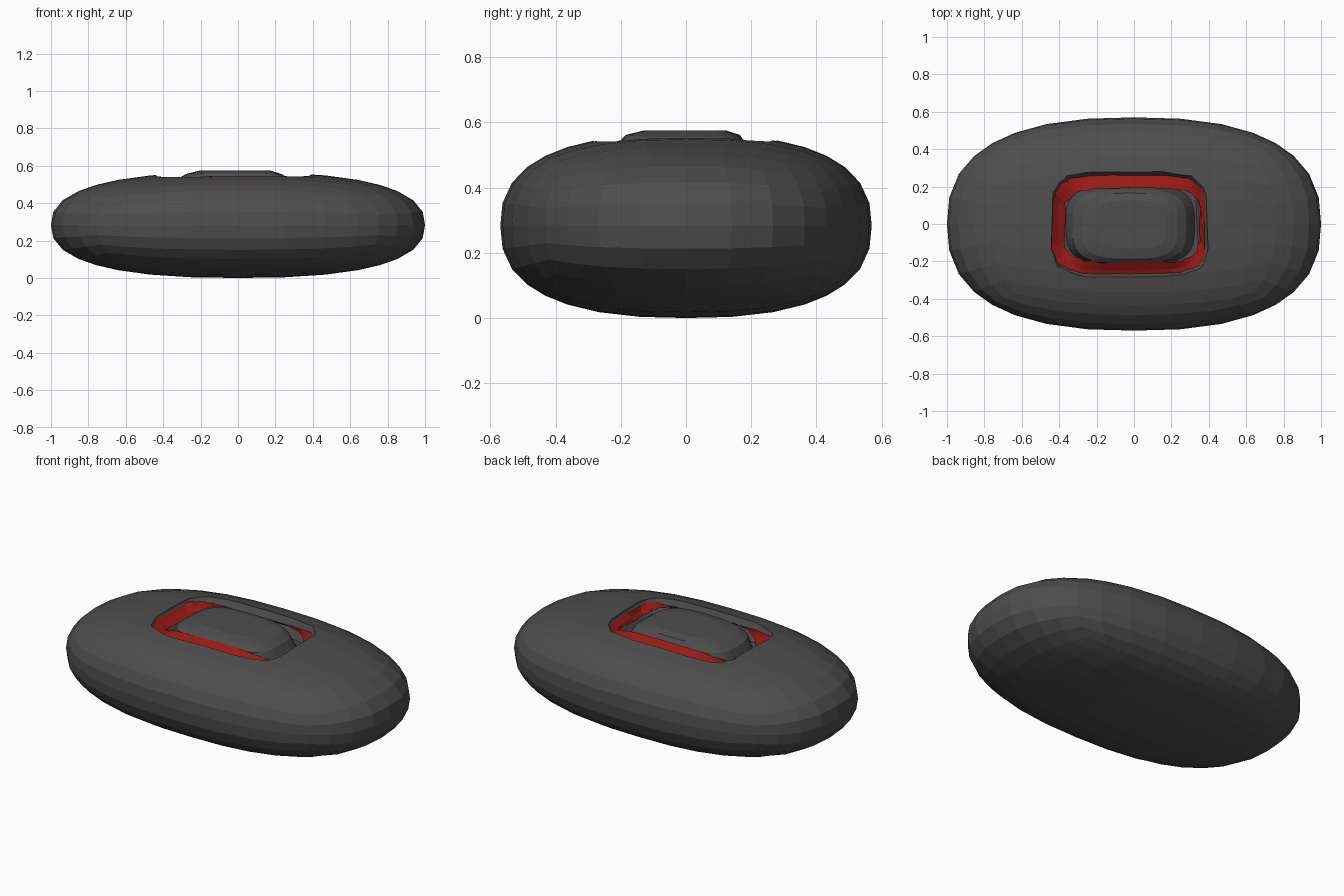
import bpy, bmesh, math, random

if "Cube" in bpy.data.objects:
    bpy.data.objects.remove(bpy.data.objects["Cube"])
random.seed(4)


def material(name, rgb):
    m = bpy.data.materials.new(name)
    m.diffuse_color = (*rgb, 1)
    m.use_nodes = True
    m.node_tree.nodes["Principled BSDF"].inputs["Base Color"].default_value = m.diffuse_color
    return m


DARK = material("dark_grey", (0.075, 0.075, 0.075))
RED = material("red", (0.32, 0.01, 0.007))


def add_object(name, bm, mat):
    bmesh.ops.recalc_face_normals(bm, faces=bm.faces)
    me = bpy.data.meshes.new(name)
    bm.to_mesh(me)
    bm.free()
    me.materials.append(mat)
    ob = bpy.data.objects.new(name, me)
    bpy.context.collection.objects.link(ob)
    return ob


def loft(name, rings, mat, caps=True, jitter=0.0, n=40, power=4.5):
    """Skin rounded-rectangle rings given as (x0, x1, y0, y1, z_side, z_end)."""
    bm = bmesh.new()
    rows = []
    for x0, x1, y0, y1, zs, ze in rings:
        row = []
        for i in range(n):
            a = 2 * math.pi * i / n
            c, s = math.cos(a), math.sin(a)
            u = math.copysign(abs(c) ** (2 / power), c)
            v = math.copysign(abs(s) ** (2 / power), s)
            k = 1 + random.uniform(-jitter, jitter)
            x = (x0 + x1) / 2 + (x1 - x0) / 2 * u * k
            y = (y0 + y1) / 2 + (y1 - y0) / 2 * v * k
            z = zs + (ze - zs) * c * c
            row.append(bm.verts.new((x, y, z)))
        rows.append(row)
    for a, b in zip(rows, rows[1:]):
        for i in range(n):
            j = (i + 1) % n
            bm.faces.new((a[i], a[j], b[j], b[i]))
    if caps:
        bm.faces.new(rows[0])
        bm.faces.new(rows[-1])
    return add_object(name, bm, mat)


# Pebble-shaped body: a gridded cube pushed out to a superellipsoid
bm = bmesh.new()
bmesh.ops.create_cube(bm, size=2)
bmesh.ops.subdivide_edges(bm, edges=bm.edges[:], cuts=7, use_grid_fill=True)
P = 2.5
for v in bm.verts:
    r = sum(abs(c) ** P for c in v.co) ** (1 / P)
    v.co = (v.co.x / r, v.co.y / r * 0.57, v.co.z / r * 0.283 + 0.283)
body = add_object("body", bm, DARK)

# Recess in the top
cutter = loft("recess_cutter", [(-0.39, 0.34, -0.24, 0.23, 0.45, 0.45),
                                (-0.44, 0.39, -0.285, 0.28, 0.54, 0.54),
                                (-0.46, 0.41, -0.30, 0.29, 0.70, 0.70)],
              DARK, jitter=0.02)
cutter.hide_render = True
cutter.hide_viewport = True
cut = body.modifiers.new("recess", 'BOOLEAN')
cut.operation = 'DIFFERENCE'
cut.object = cutter

# Raised centre pad
loft("centre_pad", [(-0.37, 0.33, -0.22, 0.21, 0.44, 0.44),
                    (-0.33, 0.28, -0.21, 0.185, 0.535, 0.525),
                    (-0.28, 0.235, -0.185, 0.165, 0.562, 0.555),
                    (-0.20, 0.17, -0.13, 0.125, 0.575, 0.575)],
     DARK, power=3.4)

# Ragged red lining between the recess rim and the pad
loft("red_lining", [(-0.435, 0.385, -0.28, 0.275, 0.50, 0.535),
                    (-0.40, 0.365, -0.245, 0.235, 0.515, 0.51),
                    (-0.37, 0.35, -0.205, 0.19, 0.545, 0.49)],
     RED, caps=False, jitter=0.025)
